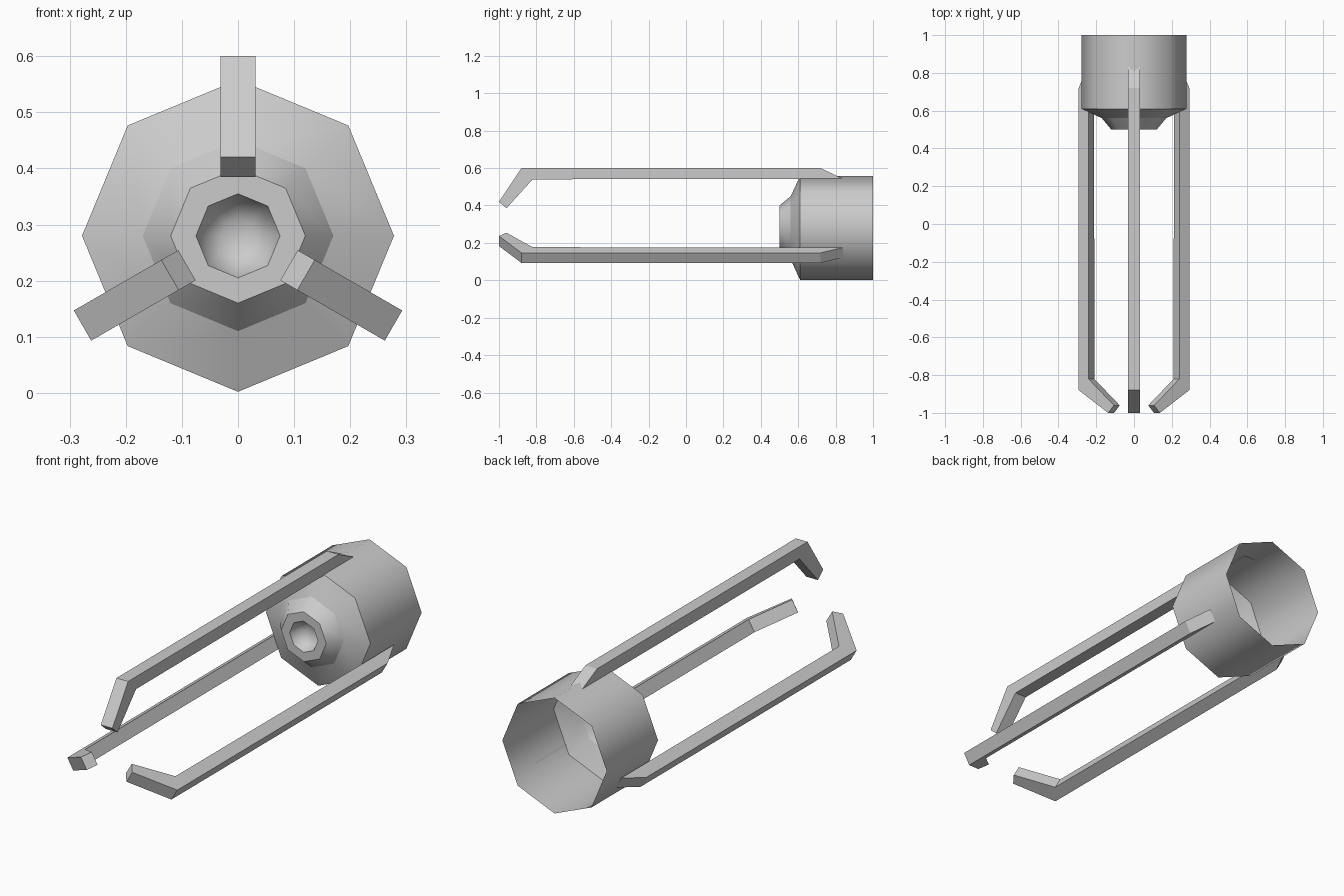
import bpy
import bmesh
from math import cos, sin, tau

cube = bpy.data.objects.get("Cube")
if cube:
    bpy.data.objects.remove(cube, do_unlink=True)

AXIS_Z = 0.28
SIDES = 8

metal = bpy.data.materials.new("plain grey")
metal.use_nodes = True
grey = (0.6, 0.6, 0.6, 1)
metal.diffuse_color = grey
metal.node_tree.nodes["Principled BSDF"].inputs["Base Color"].default_value = grey


def add_object(name, bm):
    mesh = bpy.data.meshes.new(name)
    bm.to_mesh(mesh)
    bm.free()
    mesh.materials.append(metal)
    obj = bpy.data.objects.new(name, mesh)
    obj.location.z = AXIS_Z
    bpy.context.collection.objects.link(obj)
    return obj


# Socket: thin octagonal shell, open at the back, stepped nozzle with a closed bowl
# Each entry is (y, radius, sharp ring)
profile = [(1, 0.278, False), (0.61, 0.278, True), (0.56, 0.17, True),
           (0.5, 0.12, True), (0.5, 0.075, True), (0.54, 0.06, False),
           (0.56, 0.03, False)]
bm = bmesh.new()
rings = []
for y, radius, sharp in profile:
    rings.append([bm.verts.new((radius * cos(tau * k / SIDES), y,
                                radius * sin(tau * k / SIDES)))
                  for k in range(SIDES)])
for a, b in zip(rings, rings[1:]):
    for k in range(SIDES):
        n = (k + 1) % SIDES
        bm.faces.new((a[k], a[n], b[n], b[k]))
bm.faces.new(rings[-1])
for face in bm.faces:
    face.smooth = True
for ring, (y, radius, sharp) in zip(rings, profile):
    for k in range(SIDES):
        edge = bm.edges.get((ring[k], ring[(k + 1) % SIDES]))
        edge.smooth = not sharp
add_object("socket", bm)

# Claw prongs: one side outline (y, distance from axis), extruded and spun in three
outline = [(-1, 0.14), (-0.88, 0.32), (0.72, 0.32), (0.84, 0.262),
           (-0.82, 0.26), (-0.96, 0.105)]
HALF_WIDTH = 0.031


def add_prong(name, turn):
    bm = bmesh.new()
    side = bm.faces.new([bm.verts.new((-HALF_WIDTH, y, r)) for y, r in outline])
    new = bmesh.ops.extrude_face_region(bm, geom=[side])["geom"]
    moved = [v for v in new if isinstance(v, bmesh.types.BMVert)]
    bmesh.ops.translate(bm, verts=moved, vec=(2 * HALF_WIDTH, 0, 0))
    # The extrusion keeps the starting face, so the prong is closed
    bmesh.ops.recalc_face_normals(bm, faces=bm.faces)
    add_object(name, bm).rotation_euler.y = turn


for name, turn in (("top_prong", 0), ("left_prong", tau / 3), ("right_prong", -tau / 3)):
    add_prong(name, turn)
